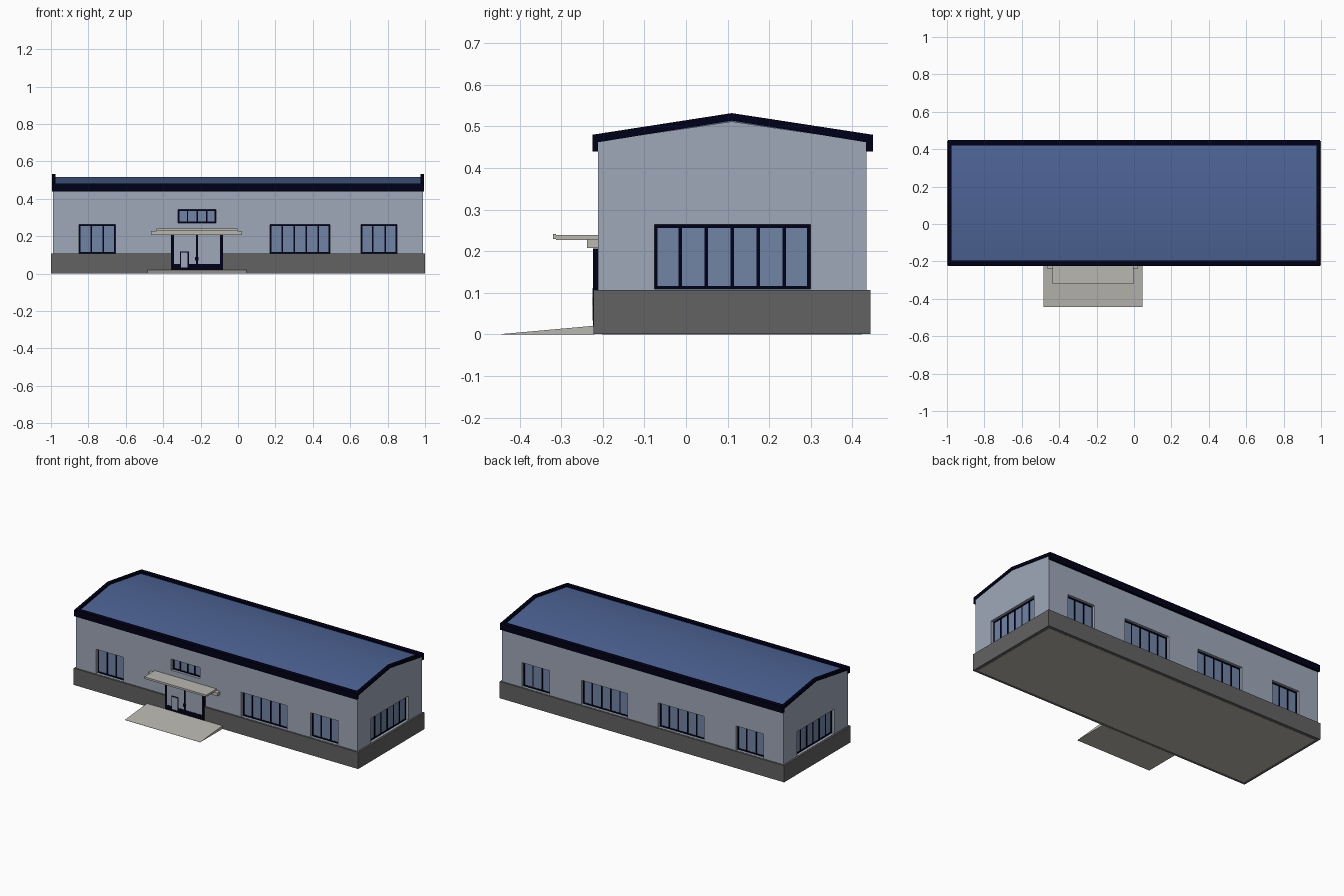
import bpy, bmesh
from mathutils import Matrix, Vector

if "Cube" in bpy.data.objects:
    bpy.data.objects.remove(bpy.data.objects["Cube"])


def mat(name, r, g, b):
    m = bpy.data.materials.new(name)
    m.diffuse_color = (r, g, b, 1)
    m.use_nodes = True
    m.node_tree.nodes["Principled BSDF"].inputs["Base Color"].default_value = m.diffuse_color
    return m


WALL = mat("wall grey", 0.345, 0.388, 0.485)
GLASS = mat("window blue", 0.17, 0.232, 0.375)
ROOF = mat("roof blue", 0.075, 0.126, 0.30)
BASE = mat("plinth grey", 0.122, 0.122, 0.122)
DARK = mat("dark navy trim", 0.0, 0.0, 0.009)
STONE = mat("pale concrete", 0.49, 0.475, 0.44)


def finish(name, bm, material):
    bmesh.ops.recalc_face_normals(bm, faces=bm.faces)
    me = bpy.data.meshes.new(name)
    bm.to_mesh(me)
    bm.free()
    ob = bpy.data.objects.new(name, me)
    bpy.context.collection.objects.link(ob)
    if material:
        me.materials.append(material)
    return ob


def add_box(bm, a, b, m=Matrix()):
    """Box between two corners, placed by a matrix."""
    a, b = Vector(a), Vector(b)
    s = Matrix.Diagonal((*(b - a), 1))
    bmesh.ops.create_cube(bm, size=1, matrix=m @ Matrix.Translation((a + b) / 2) @ s)


def boxes(name, material, items, m=Matrix()):
    bm = bmesh.new()
    for a, b in items:
        add_box(bm, a, b, m)
    return finish(name, bm, material)


def prism(name, material, pts, spans):
    """Extrude a (y, z) outline along x over each span."""
    bm = bmesh.new()
    for x0, x1 in spans:
        f = bm.faces.new([bm.verts.new((x0, y, z)) for y, z in pts])
        r = bmesh.ops.extrude_face_region(bm, geom=[f])
        vs = [v for v in r["geom"] if isinstance(v, bmesh.types.BMVert)]
        bmesh.ops.translate(bm, verts=vs, vec=(x1 - x0, 0, 0))
    return finish(name, bm, material)


# wall planes: local x along the wall, local y outward, local z up
def plane(u, n, origin):
    m = Matrix((u, n, (0, 0, 1))).transposed().to_4x4()
    m.translation = origin
    return m


Y0, Y1, YR, X = -0.212, 0.434, 0.11, 0.989
FRONT = plane((1, 0, 0), (0, -1, 0), (0.003, Y0, 0))
BACK = plane((1, 0, 0), (0, 1, 0), (0, Y1, 0))
RIGHT = plane((0, 1, 0), (1, 0, 0), (X, 0, 0))
LEFT = plane((0, 1, 0), (-1, 0, 0), (-X, 0, 0))

# plinth, pale floor plate underneath, and walls
boxes("plinth", BASE, [((-1, -0.222, 0.001), (1, 0.443, 0.107))])
boxes("floor_plate", STONE, [((-0.98, -0.202, 0), (0.98, 0.423, 0.01))])
walls = prism("walls", WALL, [(Y0, 0.1), (Y1, 0.1), (Y1, 0.463), (YR, 0.512), (Y0, 0.463)],
              [(-X, X)])

# roof sheet and dark edging
roof = prism("roof", ROOF, [(-0.21, 0.46), (YR, 0.51), (0.431, 0.46),
                            (0.431, 0.468), (YR, 0.518), (-0.21, 0.468)], [(-0.98, 0.98)])
prism("gable_trim", DARK, [(-0.225, 0.44), (-0.211, 0.44), (-0.211, 0.462), (YR, 0.514),
                           (0.433, 0.462), (0.433, 0.44), (0.449, 0.44), (0.449, 0.48),
                           (YR, 0.532), (-0.225, 0.48)], [(-0.994, -0.976), (0.976, 0.994)])
boxes("eave_trim", DARK, [((-0.985, -0.225, 0.44), (0.985, -0.195, 0.481)),
                          ((-0.985, 0.419, 0.44), (0.985, 0.449, 0.481))])

# windows: wall, start, end, bottom, top, panes
LOW, TOP, REC, FR = 0.109, 0.264, 0.02, 0.008
OUT = -REC + 0.003
WINDOWS = [(FRONT, -0.852, -0.658, LOW, TOP, 3), (FRONT, 0.168, 0.49, LOW, TOP, 5),
           (FRONT, 0.654, 0.848, LOW, TOP, 3), (FRONT, -0.324, -0.12, 0.272, 0.343, 4),
           (RIGHT, -0.076, 0.299, LOW, TOP, 6), (LEFT, -0.076, 0.299, LOW, TOP, 6)]
for s in (-1, 1):
    for a, b, n in ((0.654, 0.85, 3), (0.108, 0.432, 5)):
        WINDOWS.append((BACK, min(s * a, s * b), max(s * a, s * b), LOW, TOP, n))

cut = bmesh.new()
for i, (m, a, b, z0, z1, n) in enumerate(WINDOWS):
    add_box(cut, (a, -REC - 0.002, z0), (b, 0.05, z1), m)
    boxes(f"window_glass_{i}", GLASS,
          [((a, -REC - 0.004, z0), (b, -REC, z1))], m)
    bars = [((a, -REC, z0), (b, OUT, z0 + FR)), ((a, -REC, z1 - FR), (b, OUT, z1)),
            ((a, -REC, z0), (a + FR, OUT, z1)), ((b - FR, -REC, z0), (b, OUT, z1))]
    for k in range(1, n):
        c = a + (b - a) * k / n
        bars.append(((c - FR / 2, -REC, z0), (c + FR / 2, OUT, z1)))
    boxes(f"window_frame_{i}", DARK, bars, m)

# cut the window recesses into the walls
cutter = finish("recess_cutter", cut, None)
cutter.hide_render = True
bo = walls.modifiers.new("recesses", "BOOLEAN")
bo.operation, bo.solver, bo.object = "DIFFERENCE", "EXACT", cutter
bpy.context.view_layer.objects.active = walls
bpy.ops.object.modifier_apply(modifier=bo.name)
bpy.data.objects.remove(cutter)

# entrance: double door, dark frame, small hatch outline and handles
P = 0.0104
boxes("door_leaves", WALL, [((-0.355, 0, 0.02), (-0.089, P, 0.207))], FRONT)
boxes("door_frame", DARK,
      [((-0.36, 0, 0.02), (-0.346, P + 0.001, 0.207)), ((-0.098, 0, 0.02), (-0.084, P + 0.001, 0.207)),
       ((-0.355, 0, 0.02), (-0.089, P + 0.001, 0.051)), ((-0.227, 0, 0.02), (-0.218, P + 0.001, 0.207)),
       ((-0.232, P, 0.07), (-0.213, P + 0.002, 0.09))], FRONT)
boxes("hatch_outline", DARK, [((-0.314, P, 0.03), (-0.266, P + 0.0015, 0.118))], FRONT)
boxes("hatch", WALL, [((-0.308, P, 0.034), (-0.272, P + 0.0022, 0.112))], FRONT)

# canopy and entrance ramp
boxes("canopy", STONE, [((-0.467, 0, 0.208), (0.019, 0.026, 0.229)),
                        ((-0.44, 0, 0.227), (-0.005, 0.1, 0.239)),
                        ((-0.44, 0.1, 0.229), (-0.005, 0.108, 0.241))], FRONT)
prism("ramp", STONE, [(-0.444, 0), (-0.22, 0), (-0.22, 0.021), (-0.444, 0.001)],
      [(-0.485, 0.045)])

# soft shading over the ridge
bpy.ops.object.select_all(action="DESELECT")
roof.select_set(True)
bpy.context.view_layer.objects.active = roof
bpy.ops.object.shade_smooth_by_angle()
